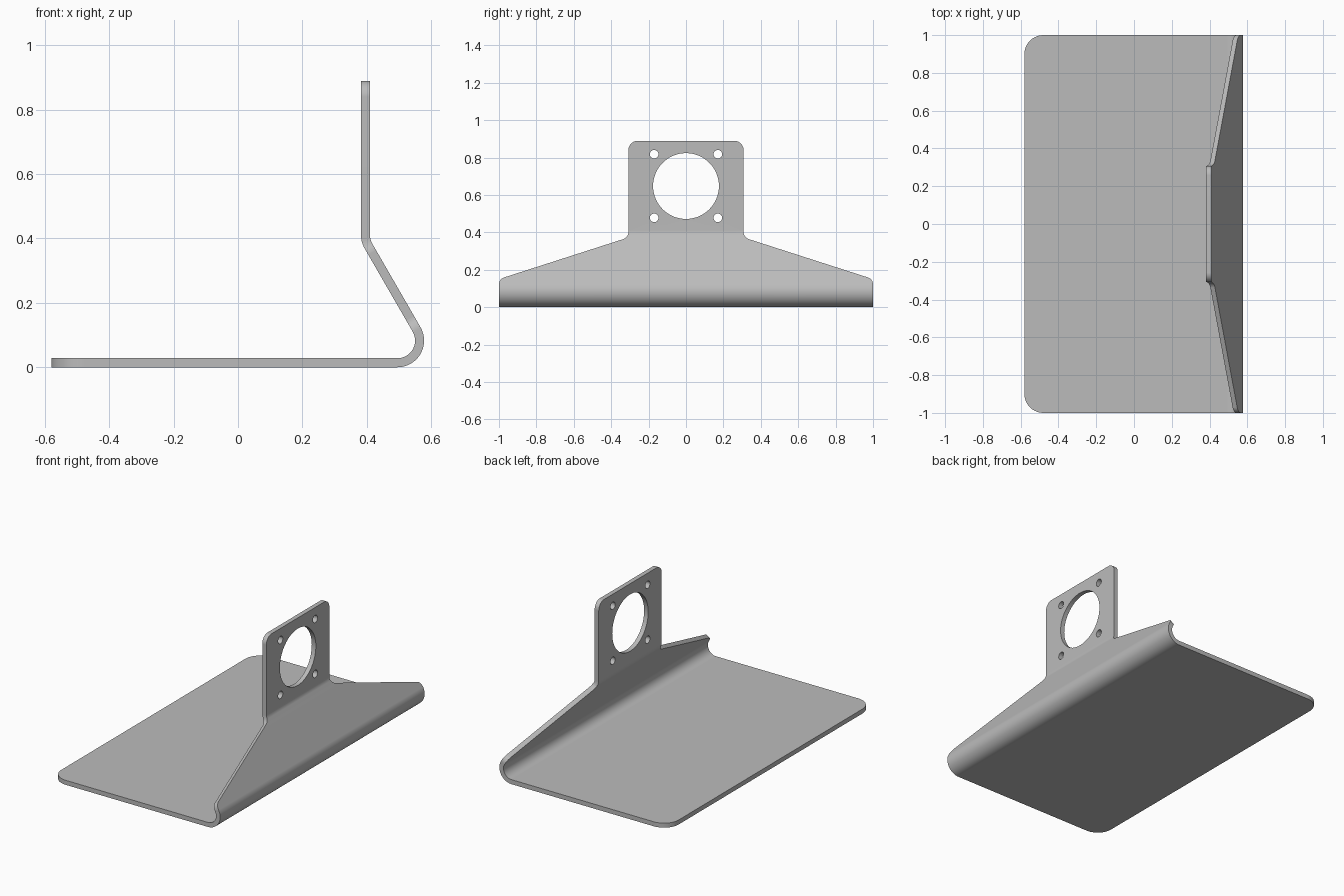
import bpy, bmesh
from math import sin, cos, tan, pi, radians
from mathutils import Vector

cube = bpy.data.objects.get("Cube")
if cube:
    bpy.data.objects.remove(cube)

THICK = 0.028
BACK = -0.58
# Sheet sections along the fold: (length on the outer face, turn angle, steps)
BASE, BEND, SLOPE, KINK, TAB = 1.075, 0.083 * radians(120), 0.299, 0.055 * radians(30), 0.479
SECTIONS = [(BASE, 0, 1), (BEND, radians(120), 24), (SLOPE, 0, 1),
            (KINK, radians(-30), 8), (TAB, 0, 1)]
SLOPE_START = BASE + BEND
TAB_START = SLOPE_START + SLOPE + KINK
END = TAB_START + TAB


def fold(s, y, h):
    """Move a point of the flat pattern onto the folded sheet."""
    p, a = Vector((BACK, 0)), 0.0
    for length, turn, _ in SECTIONS:
        d = min(max(s, 0), length)
        s -= length
        if turn:
            r = length / turn
            b = a + d / r
            p = p + r * Vector((sin(b) - sin(a), cos(a) - cos(b)))
            a = b
        else:
            p = p + d * Vector((cos(a), sin(a)))
        if s <= 0:
            break
    return Vector((p.x - h * sin(a), y, p.y + h * cos(a)))


def rounded(corners, steps=10):
    """Fillet a closed polygon given as (s, y, radius)."""
    pts = []
    for i, (s, y, r) in enumerate(corners):
        c = Vector((s, y))
        u = (Vector(corners[i - 1][:2]) - c).normalized()
        v = (Vector(corners[(i + 1) % len(corners)][:2]) - c).normalized()
        half = u.angle(v) / 2
        centre = c + (u + v).normalized() * (r / sin(half))
        start = c + u * (r / tan(half)) - centre
        stop = c + v * (r / tan(half)) - centre
        sweep = start.angle_signed(stop)
        for k in range(steps + 1):
            t = -sweep * k / steps
            pts.append(centre + Vector((start.x * cos(t) - start.y * sin(t),
                                        start.x * sin(t) + start.y * cos(t))))
    return pts


def circle(s, y, r, n):
    return [Vector((s + r * cos(2 * pi * k / n), y + r * sin(2 * pi * k / n))) for k in range(n)]


# Flat pattern: base, tapered shoulders, mounting tab
side = [(0, 1, 0.1), (SLOPE_START + 0.03, 1, 0.045),
        (SLOPE_START + 0.287, 0.308, 0.045), (END, 0.308, 0.05)]
outline = rounded(side + [(s, -y, r) for s, y, r in reversed(side)])

# Large opening and four screw holes
mid = END - 0.242
loops = [outline, circle(mid, 0, 0.176, 64)]
loops += [circle(mid + i * 0.17, j * 0.17, 0.023, 24) for i in (-1, 1) for j in (-1, 1)]

bm = bmesh.new()
for loop in loops:
    verts = [bm.verts.new((p.x, p.y, 0)) for p in loop]
    for i, v in enumerate(verts):
        bm.edges.new((verts[i - 1], v))
bmesh.ops.triangle_fill(bm, edges=bm.edges[:], use_beauty=True, normal=(0, 0, 1))

# Crease lines where the sheet bends
at = 0
for length, turn, steps in SECTIONS:
    for k in range(steps):
        s = at + length * k / steps
        if s > 0:
            bmesh.ops.bisect_plane(bm, geom=bm.verts[:] + bm.edges[:] + bm.faces[:],
                                   dist=1e-6, plane_co=(s, 0, 0), plane_no=(1, 0, 0))
    at += length

# Thicken, then fold
top = bmesh.ops.extrude_face_region(bm, geom=bm.faces[:])["geom"]
for v in top:
    if isinstance(v, bmesh.types.BMVert):
        v.co.z = THICK
for v in bm.verts:
    v.co = fold(*v.co)
bmesh.ops.recalc_face_normals(bm, faces=bm.faces[:])

mesh = bpy.data.meshes.new("bent_bracket")
bm.to_mesh(mesh)
bm.free()
bracket = bpy.data.objects.new("bent_bracket", mesh)
bpy.context.collection.objects.link(bracket)

# Plain grey metal
grey = bpy.data.materials.new("grey_metal")
grey.use_nodes = True
colour = (0.5, 0.5, 0.5, 1)
grey.diffuse_color = colour
grey.node_tree.nodes["Principled BSDF"].inputs["Base Color"].default_value = colour
mesh.materials.append(grey)

# Smooth bends, crisp rims
bpy.ops.object.select_all(action="DESELECT")
bracket.select_set(True)
bpy.context.view_layer.objects.active = bracket
bpy.ops.object.shade_smooth_by_angle(angle=radians(30))
weighted = bracket.modifiers.new("even_shading", "WEIGHTED_NORMAL")
weighted.keep_sharp = True
